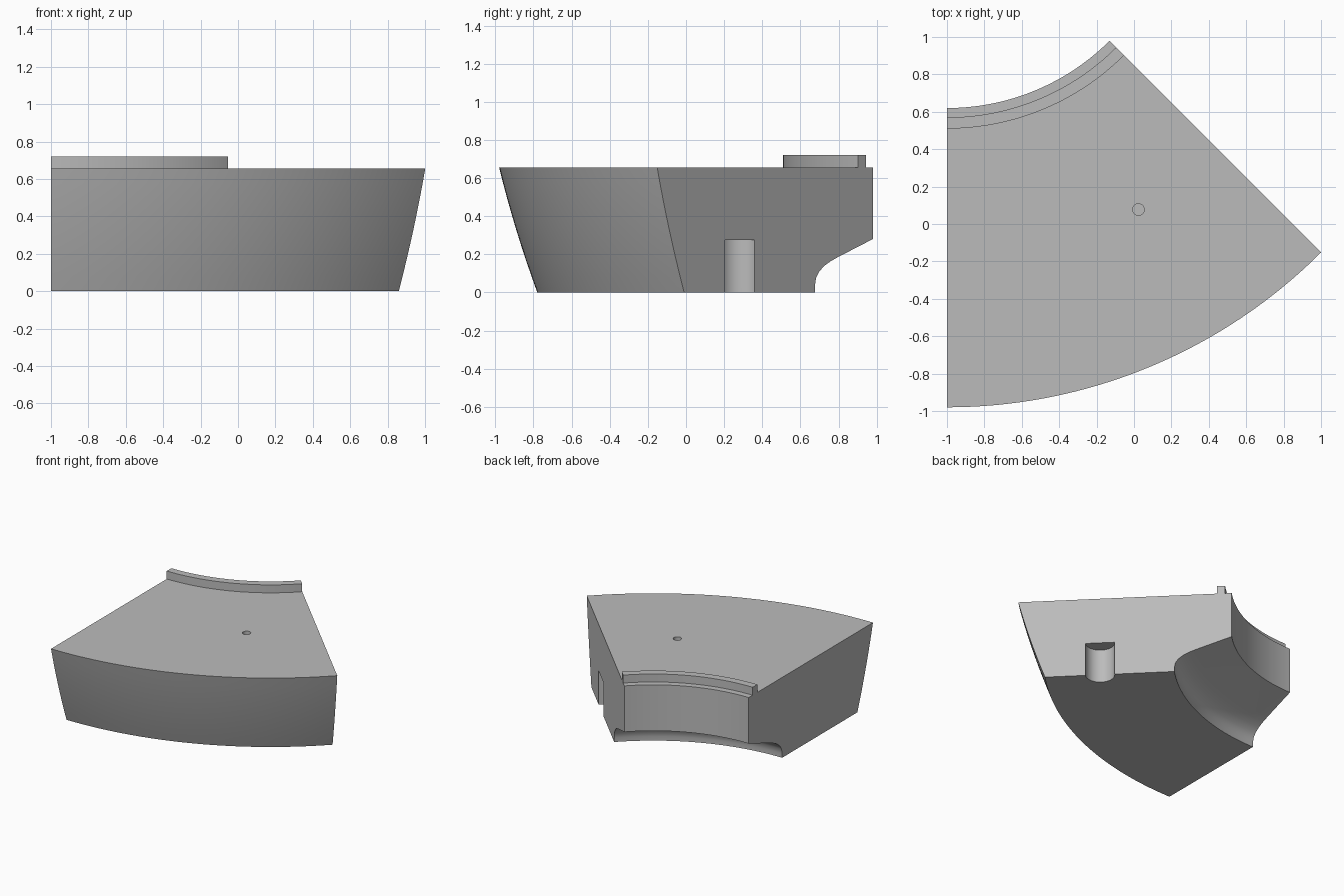
import bpy, bmesh, math
from mathutils import Matrix, Vector

old = bpy.data.objects.get("Cube")
if old:
    bpy.data.objects.remove(old, do_unlink=True)

AXIS = Vector((-1, 1.85, 0))      # centre of the ring the segment belongs to
SWEEP = math.radians(45)
STEPS = 48
TOP = 0.655

grey = bpy.data.materials.new("plain grey")
grey.use_nodes = True
grey.diffuse_color = (0.5, 0.5, 0.5, 1)
grey.node_tree.nodes["Principled BSDF"].inputs["Base Color"].default_value = (0.5, 0.5, 0.5, 1)


def on_ring(radius, angle, z=0):
    """Point on the ring; angle 0 points to the front."""
    return AXIS + Vector((radius * math.sin(angle), -radius * math.cos(angle), z))


def add_object(name, bm):
    mesh = bpy.data.meshes.new(name)
    bmesh.ops.recalc_face_normals(bm, faces=bm.faces[:])
    bm.to_mesh(mesh)
    bm.free()
    mesh.materials.append(grey)
    obj = bpy.data.objects.new(name, mesh)
    bpy.context.collection.objects.link(obj)
    return obj


def cut_cylinder(target, centre, radius, z0, z1):
    """Bore an upright round recess into the target."""
    bm = bmesh.new()
    bmesh.ops.create_cone(bm, cap_ends=True, segments=48, radius1=radius, radius2=radius,
                          depth=z1 - z0,
                          matrix=Matrix.Translation((centre.x, centre.y, (z0 + z1) / 2)))
    cutter = add_object("recess_cutter", bm)
    cutter.hide_render = True
    mod = target.modifiers.new("recess", 'BOOLEAN')
    mod.operation = 'DIFFERENCE'
    mod.solver = 'EXACT'
    mod.object = cutter
    bpy.context.view_layer.objects.active = target
    bpy.ops.object.modifier_apply(modifier=mod.name)
    bpy.data.objects.remove(cutter, do_unlink=True)


# Cross-section (radius, height): curved underside, inner wall, raised lip, flat top
profile = [(1.66, 0), (1.66, 0.035), (1.652, 0.075), (1.63, 0.108), (1.59, 0.14),
           (1.54, 0.165), (1.49, 0.185), (1.23, 0.28),
           (1.23, TOP), (1.28, TOP), (1.28, 0.72), (1.34, 0.72), (1.34, TOP)]

# Slightly bulged outer wall, from the top rim down
for i in range(9):
    t = 1 - i / 8
    profile.append((2.63 + 0.2 * t + 0.04 * t * (1 - t), TOP * t))

# Sweep the cross-section around the ring axis
bm = bmesh.new()
rings = [[bm.verts.new(on_ring(r, SWEEP * s / STEPS, z)) for r, z in profile]
         for s in range(STEPS + 1)]
n = len(profile)
for a, b in zip(rings, rings[1:]):
    for i in range(n):
        j = (i + 1) % n
        bm.faces.new((a[i], a[j], b[j], b[i]))
bm.faces.new(rings[0])
bm.faces.new(rings[-1])
segment = add_object("ring_segment", bm)

# Half-round locating recess in the end face, and the small hole in the top
cut_cylinder(segment, on_ring(2.217, SWEEP), 0.11, -0.1, 0.275)
cut_cylinder(segment, on_ring(2.047, math.radians(30)), 0.031, TOP - 0.15, TOP + 0.1)

bpy.ops.object.select_all(action='DESELECT')
segment.select_set(True)
bpy.context.view_layer.objects.active = segment
bpy.ops.object.shade_smooth_by_angle(angle=math.radians(30))
